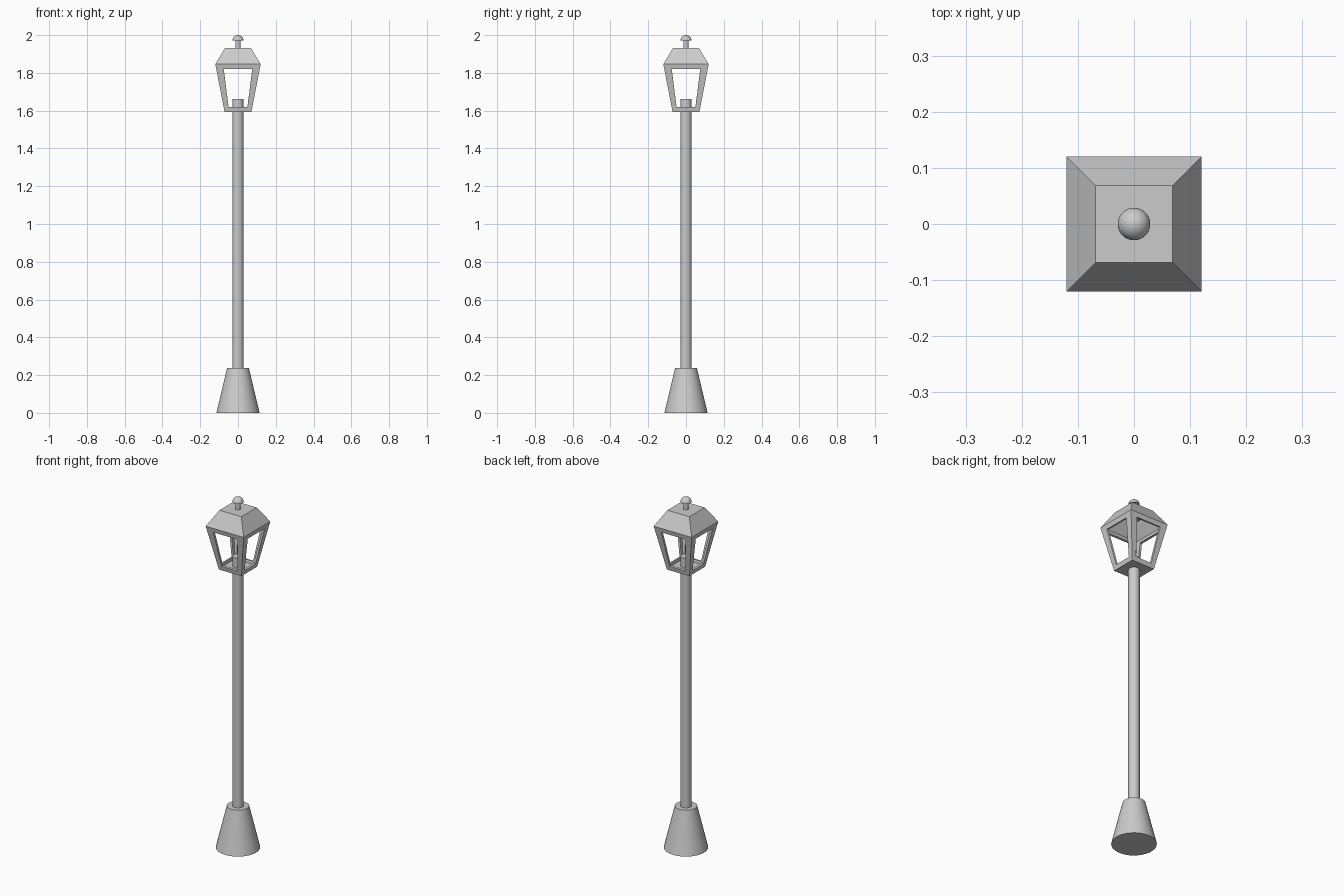
import bpy, bmesh
from math import sin, cos, pi, sqrt, radians

if "Cube" in bpy.data.objects:
    bpy.data.objects.remove(bpy.data.objects["Cube"])


def ring(bm, r, z, n):
    return [bm.verts.new((r * cos(2 * pi * (i + 0.5) / n), r * sin(2 * pi * (i + 0.5) / n), z))
            for i in range(n)]


def finish(name, bm, smooth=True):
    bmesh.ops.recalc_face_normals(bm, faces=bm.faces[:])
    me = bpy.data.meshes.new(name)
    bm.to_mesh(me)
    bm.free()
    ob = bpy.data.objects.new(name, me)
    bpy.context.collection.objects.link(ob)
    if smooth:
        bpy.ops.object.select_all(action='DESELECT')
        ob.select_set(True)
        bpy.context.view_layer.objects.active = ob
        bpy.ops.object.shade_smooth_by_angle(angle=radians(30))
    return ob


def lathe(name, profile, n=32):
    bm = bmesh.new()
    rings = [ring(bm, r, z, n) for r, z in profile]
    for a, b in zip(rings, rings[1:]):
        for i in range(n):
            j = (i + 1) % n
            bm.faces.new((a[i], a[j], b[j], b[i]))
    bm.faces.new(rings[0])
    bm.faces.new(rings[-1])
    return finish(name, bm)


# Flared foot and the post, which pokes up into the lantern as a lamp holder
lathe("base", [(0.115, 0), (0.058, 0.238)])
lathe("post", [(0.029, 0.2), (0.029, 1.662)])

# Finial: short stem with a domed cap
lathe("finial_stem", [(0.014, 1.925), (0.014, 1.98)])
R, Z0 = 0.029, 1.971
dome = [(R * cos(a), Z0 + R * sin(a)) for a in [pi / 2 * k / 8 for k in range(8)]]
lathe("finial_cap", dome + [(0.001, Z0 + R)])

# Lantern: hollow tapered square shell with four window openings and a hip roof
bm = bmesh.new()
low, eave, top = [ring(bm, h * sqrt(2), z, 4)
                  for h, z in ((0.071, 1.593), (0.12, 1.846), (0.069, 1.931))]
for i in range(4):
    j = (i + 1) % 4
    outer = [low[i], low[j], eave[j], eave[i]]
    inner = []
    for u, v in ((0.17, 0.1), (0.83, 0.1), (0.83, 0.9), (0.17, 0.9)):
        p = low[i].co.lerp(low[j].co, u)
        q = eave[i].co.lerp(eave[j].co, u)
        inner.append(bm.verts.new(p.lerp(q, v)))
    for k in range(4):
        m = (k + 1) % 4
        bm.faces.new((outer[k], outer[m], inner[m], inner[k]))
    bm.faces.new((eave[i], eave[j], top[j], top[i]))
bm.faces.new(low[::-1])
bm.faces.new(top)
lantern = finish("lantern", bm, smooth=False)
mod = lantern.modifiers.new("thickness", 'SOLIDIFY')
mod.thickness = 0.012
mod.offset = -1
mod.use_even_offset = True
